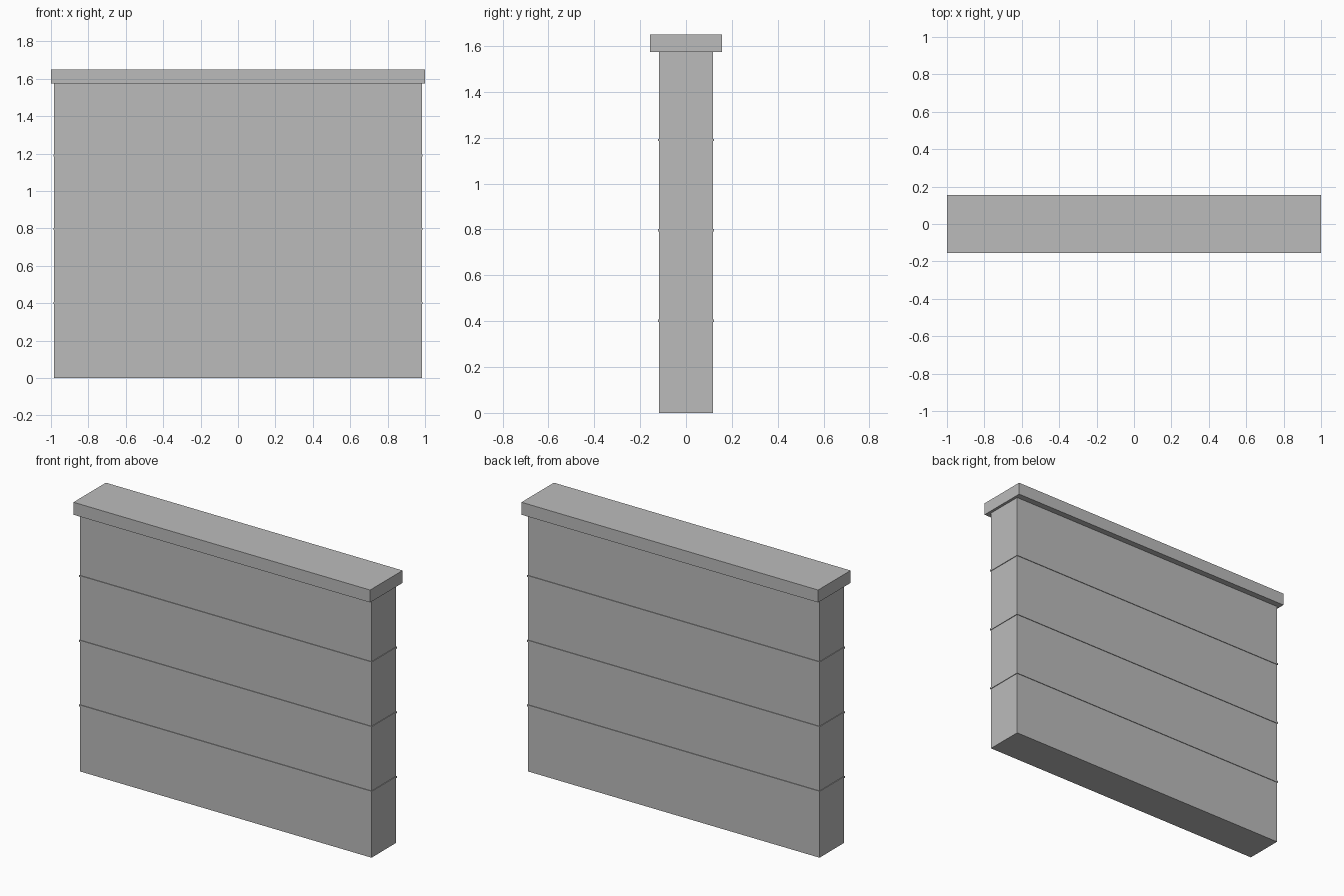
import bpy

if "Cube" in bpy.data.objects:
    bpy.data.objects.remove(bpy.data.objects["Cube"])

# One flat grey for the whole wall
grey = bpy.data.materials.new("concrete_grey")
grey.diffuse_color = (0.5, 0.5, 0.5, 1.0)
grey.use_nodes = True
grey.node_tree.nodes["Principled BSDF"].inputs["Base Color"].default_value = grey.diffuse_color


def box(name, size_x, size_y, z0, z1):
    """Axis-aligned box centred on x and y, between two heights."""
    bpy.ops.mesh.primitive_cube_add(size=1, location=(0, 0, (z0 + z1) / 2))
    ob = bpy.context.object
    ob.name = name
    ob.scale = (size_x, size_y, z1 - z0)
    bpy.ops.object.transform_apply(location=False, rotation=False, scale=True)
    ob.data.materials.append(grey)
    return ob


WIDTH, DEPTH = 1.966, 0.236      # wall footprint
WALL_TOP, CAP_TOP = 1.574, 1.65

# Main wall slab
box("wall", WIDTH, DEPTH, 0, WALL_TOP)

# Overhanging coping on top
box("coping", 2.0, 0.312, WALL_TOP, CAP_TOP)

# Thin joint strips standing slightly proud of the wall on all sides
for i in range(3):
    z = 0.402 + i * 0.394
    box(f"joint_strip_{i + 1}", WIDTH + 0.008, DEPTH + 0.008, z - 0.005, z + 0.005)
